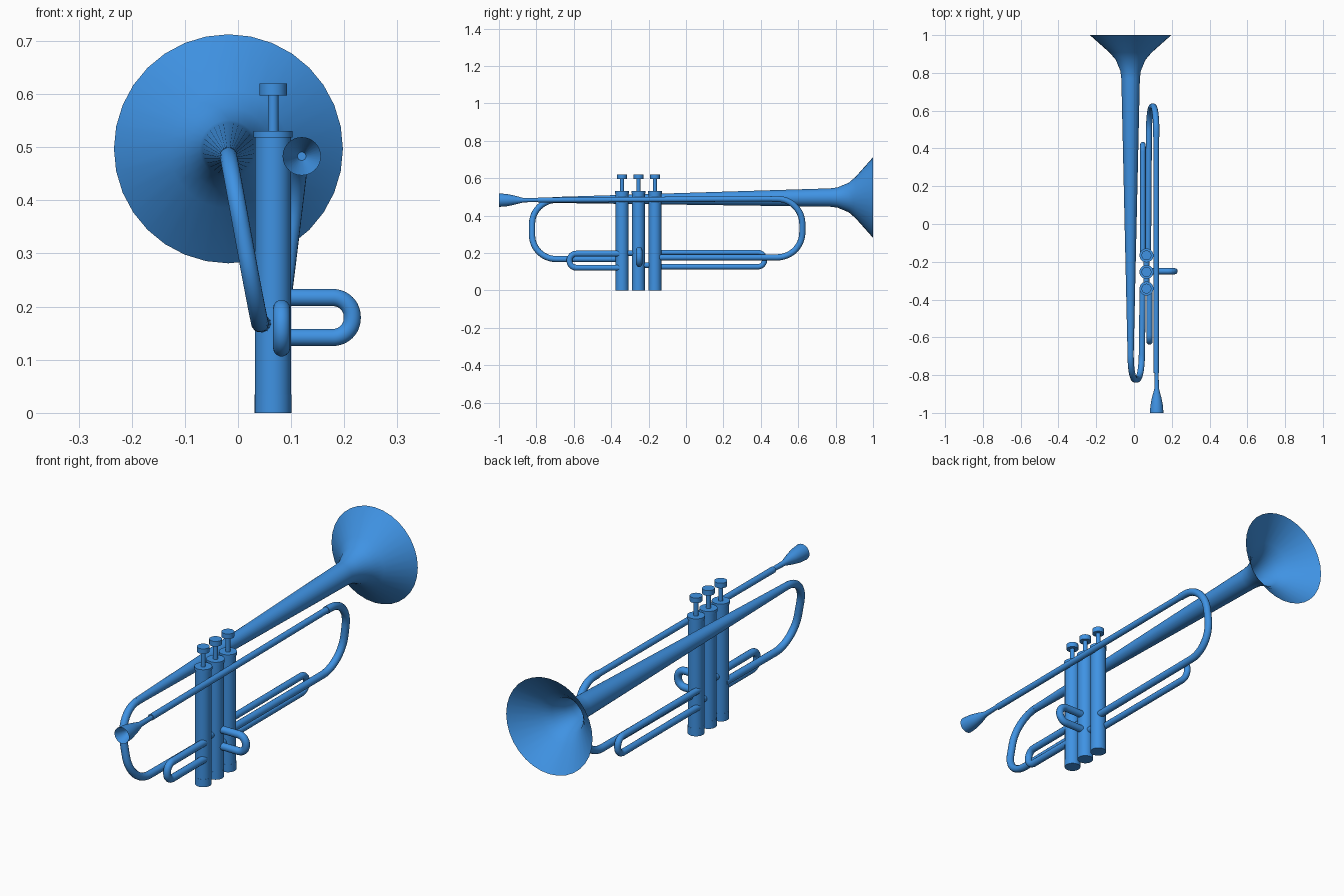
import bpy, bmesh, math
from mathutils import Vector

cube = bpy.data.objects.get("Cube")
if cube:
    bpy.data.objects.remove(cube, do_unlink=True)

blue = bpy.data.materials.new("blue lacquer")
blue.use_nodes = True
colour = (0.05, 0.29, 0.77, 1)
blue.diffuse_color = colour
blue.node_tree.nodes["Principled BSDF"].inputs["Base Color"].default_value = colour


def finish(name, bm):
    bmesh.ops.recalc_face_normals(bm, faces=bm.faces)
    mesh = bpy.data.meshes.new(name)
    bm.to_mesh(mesh)
    bm.free()
    mesh.materials.clear()
    mesh.materials.append(blue)
    obj = bpy.data.objects.new(name, mesh)
    bpy.context.collection.objects.link(obj)
    bpy.ops.object.select_all(action="DESELECT")
    obj.select_set(True)
    bpy.context.view_layer.objects.active = obj
    bpy.ops.object.shade_smooth_by_angle(angle=math.radians(35))


def loft(name, rings, u, v, caps=(True, True), sides=32):
    """Skin circles given as (centre, radius), lying in the plane of u and v."""
    bm = bmesh.new()
    loops = []
    for centre, radius in rings:
        angles = [math.tau * i / sides for i in range(sides)]
        loops.append([bm.verts.new(Vector(centre) + radius * (math.cos(a) * Vector(u) + math.sin(a) * Vector(v)))
                      for a in angles])
    for a, b in zip(loops, loops[1:]):
        for i in range(sides):
            j = (i + 1) % sides
            bm.faces.new((a[i], a[j], b[j], b[i]))
    if caps[0]:
        bm.faces.new(loops[0])
    if caps[1]:
        bm.faces.new(loops[-1])
    finish(name, bm)


def horn(name, x, profile, caps=(True, True)):
    rings = [((x, y, z), r) for y, z, r in profile]
    loft(name, rings, (1, 0, 0), (0, 0, 1), caps)


def post(name, x, y, profile):
    rings = [((x, y, z), r) for z, r in profile]
    loft(name, rings, (1, 0, 0), (0, 1, 0))


def rounded(points, radius, steps=12):
    """Replace each inner corner of a path with an arc."""
    pts = [Vector(p) for p in points]
    path = [pts[0]]
    for a, b, c in zip(pts, pts[1:], pts[2:]):
        d, e = (a - b).normalized(), (c - b).normalized()
        half = d.angle(e) / 2
        centre = b + (d + e).normalized() * radius / math.sin(half)
        reach = radius / math.tan(half)
        start = (b + d * reach - centre).normalized()
        end = (b + e * reach - centre).normalized()
        path += [centre + radius * start.slerp(end, i / steps) for i in range(steps + 1)]
    return path + [pts[-1]]


def tube(name, points, radius, bend):
    curve = bpy.data.curves.new(name, "CURVE")
    curve.dimensions = "3D"
    curve.bevel_depth = radius
    curve.bevel_resolution = 5
    curve.use_fill_caps = True
    path = rounded(points, bend)
    spline = curve.splines.new("POLY")
    spline.points.add(len(path) - 1)
    for p, co in zip(spline.points, path):
        p.co = (*co, 1)
    temp = bpy.data.objects.new(name + " path", curve)
    bpy.context.collection.objects.link(temp)
    bpy.context.view_layer.update()
    bm = bmesh.new()
    bm.from_mesh(temp.evaluated_get(bpy.context.evaluated_depsgraph_get()).to_mesh())
    bpy.data.objects.remove(temp, do_unlink=True)
    finish(name, bm)


# Bell with its long tapering stem, open at the back
horn("bell", -0.018, [(-0.70, 0.484, 0.016), (0.77, 0.497, 0.049), (0.81, 0.497, 0.054),
                      (0.87, 0.497, 0.079), (0.908, 0.497, 0.112), (1.0, 0.497, 0.2155)], (True, False))

# Bow joining the stem to the first valve
tube("bell_bow", [(-0.018, -0.69, 0.484), (-0.018, -0.823, 0.484), (0.04, -0.823, 0.168),
                  (0.046, -0.34, 0.168)], 0.0165, 0.13)

# Mouthpiece with a hollow cup
horn("mouthpiece", 0.12, [(-0.93, 0.483, 0.008), (-1.0, 0.483, 0.036), (-0.96, 0.483, 0.033),
                          (-0.92, 0.483, 0.025), (-0.87, 0.483, 0.012), (-0.78, 0.484, 0.01)])

# Lead pipe and main tuning bow back to the third valve
horn("lead_pipe", 0.118, [(-0.79, 0.484, 0.014), (0.48, 0.49, 0.014)])
tube("tuning_bow", [(0.118, 0.46, 0.49), (0.118, 0.622, 0.49), (0.08, 0.622, 0.177),
                    (0.074, -0.16, 0.177)], 0.0165, 0.135)

# Valves with caps, stems and finger buttons
valve_x = 0.066
valve_ys = (-0.342, -0.254, -0.166)
for i, y in enumerate(valve_ys):
    n = f"valve_{i + 1}"
    post(n + "_bottom_cap", valve_x, y, [(0, 0.0345), (0.035, 0.0345)])
    post(n + "_casing", valve_x, y, [(0.035, 0.034), (0.52, 0.034)])
    post(n + "_top_cap", valve_x, y, [(0.518, 0.037), (0.531, 0.037)])
    post(n + "_stem", valve_x, y, [(0.53, 0.01), (0.6, 0.01)])
    post(n + "_button", valve_x, y, [(0.597, 0.026), (0.62, 0.026)])

# Short pipes between neighbouring valves
for i, z in enumerate((0.2, 0.135)):
    horn(f"valve_link_{i + 1}", valve_x, [(valve_ys[i], z, 0.015), (valve_ys[i + 1], z, 0.015)])

# First, second and third valve slides
tube("first_slide", [(0.082, -0.34, 0.197), (0.082, -0.623, 0.197), (0.082, -0.623, 0.122),
                     (0.082, -0.34, 0.122)], 0.016, 0.036)
tube("second_slide", [(0.07, -0.25, 0.217), (0.215, -0.25, 0.217), (0.215, -0.25, 0.142),
                      (0.07, -0.25, 0.142)], 0.0165, 0.036)
tube("third_slide", [(0.047, -0.166, 0.203), (0.047, 0.42, 0.203), (0.047, 0.42, 0.127),
                     (0.047, -0.166, 0.127)], 0.0145, 0.036)
